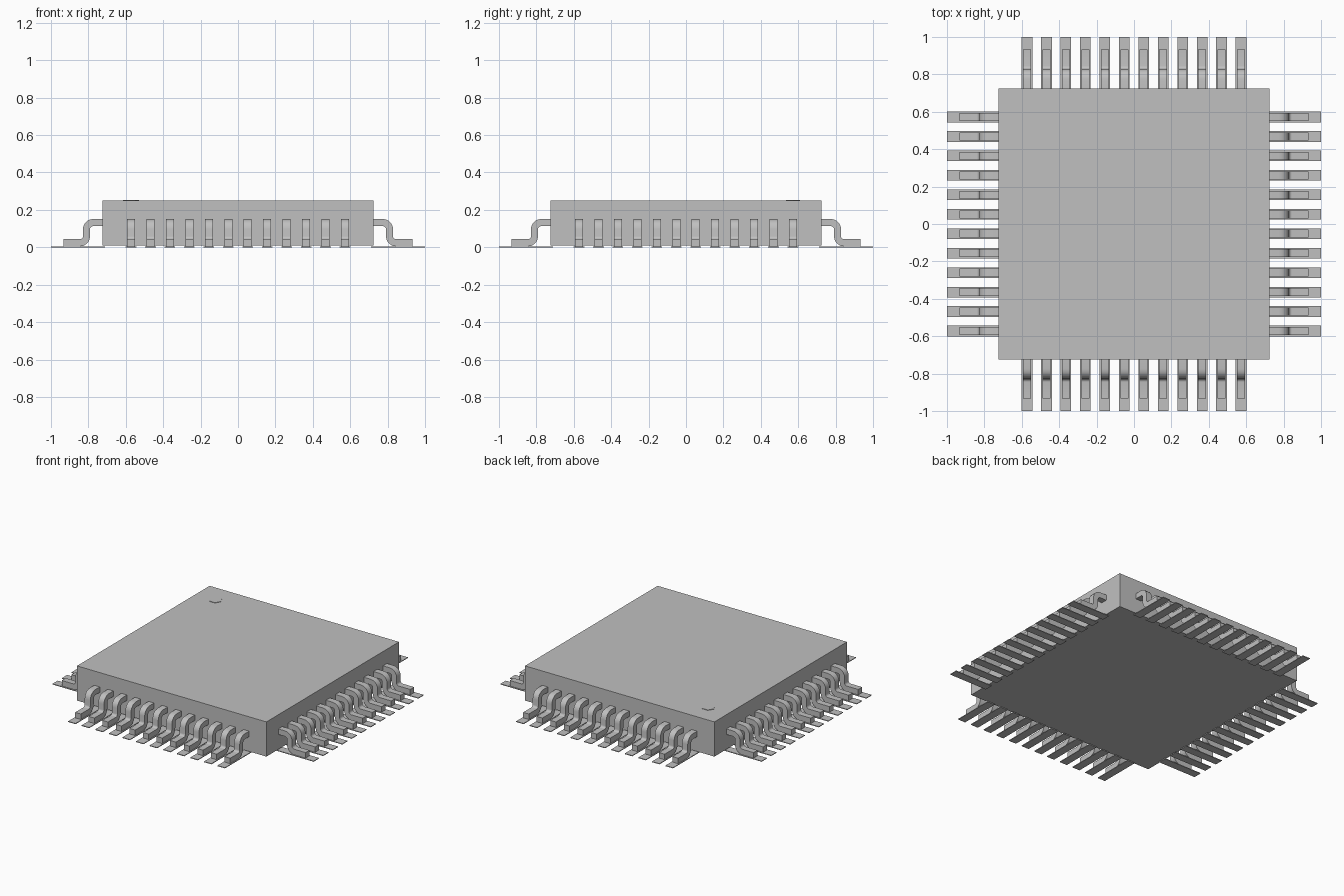
import bpy, bmesh, math
from mathutils import Matrix, Vector

cube = bpy.data.objects.get("Cube")
if cube:
    bpy.data.objects.remove(cube, do_unlink=True)

# One grey for every part
GREY = (0.53, 0.53, 0.53, 1)
mat = bpy.data.materials.new("light grey")
mat.use_nodes = True
mat.diffuse_color = GREY
mat.node_tree.nodes["Principled BSDF"].inputs["Base Color"].default_value = GREY

COUNT, PITCH = 12, 0.104
LEAD_W, LEAD_T, BEND = 0.043, 0.038, 0.035
PAD_W, PAD_H = 0.057, 0.005


def make_object(name, bm, smooth=False):
    bmesh.ops.recalc_face_normals(bm, faces=bm.faces)
    mesh = bpy.data.meshes.new(name)
    bm.to_mesh(mesh)
    bm.free()
    mesh.materials.append(mat)
    obj = bpy.data.objects.new(name, mesh)
    bpy.context.collection.objects.link(obj)
    if smooth:
        bpy.ops.object.select_all(action='DESELECT')
        obj.select_set(True)
        bpy.context.view_layer.objects.active = obj
        bpy.ops.object.shade_smooth_by_angle(angle=math.radians(35))
    return obj


def add_box(bm, lo, hi):
    lo, hi = Vector(lo), Vector(hi)
    size = Matrix.Diagonal((*(hi - lo), 1))
    bmesh.ops.create_cube(bm, size=1, matrix=Matrix.Translation((lo + hi) / 2) @ size)


def lead_profile(steps=5):
    """Closed S-shaped outline in (y, z): two quarter bends of a flat strip."""
    h = LEAD_T / 2
    upper, lower = [(0.70, 0.132 + h)], [(0.70, 0.132 - h)]
    for i in range(steps + 1):
        a = math.pi / 2 * (1 - i / steps)
        c, s = math.cos(a), math.sin(a)
        upper.append((0.775 + (BEND + h) * c, 0.097 + (BEND + h) * s))
        lower.append((0.775 + (BEND - h) * c, 0.097 + (BEND - h) * s))
    for i in range(steps + 1):
        a = math.pi + math.pi / 2 * i / steps
        c, s = math.cos(a), math.sin(a)
        upper.append((0.845 + (BEND - h) * c, 0.059 + (BEND - h) * s))
        lower.append((0.845 + (BEND + h) * c, 0.059 + (BEND + h) * s))
    upper.append((0.933, 0.024 + h))
    lower.append((0.933, 0.024 - h))
    return upper, lower


def add_lead(bm, x):
    upper, lower = lead_profile()
    rings = []
    for (uy, uz), (ly, lz) in zip(upper, lower):
        left, right = x - LEAD_W / 2, x + LEAD_W / 2
        rings.append([bm.verts.new(p) for p in
                      ((left, uy, uz), (right, uy, uz), (right, ly, lz), (left, ly, lz))])
    for a, b in zip(rings, rings[1:]):
        for i in range(4):
            j = (i + 1) % 4
            bm.faces.new((a[i], a[j], b[j], b[i]))
    bm.faces.new(rings[0])
    bm.faces.new(rings[-1])


# Square package body
bm = bmesh.new()
add_box(bm, (-0.725, -0.725, 0.01), (0.725, 0.725, 0.25))
make_object("package_body", bm)

# Small six-sided corner marker on the lid
bm = bmesh.new()
bmesh.ops.create_cone(bm, cap_ends=True, segments=6, radius1=0.043, radius2=0.043, depth=0.006,
                      matrix=Matrix.Translation((-0.572, 0.572, 0.25)) @ Matrix.Rotation(math.pi / 2, 4, 'Z'))
make_object("corner_marker", bm)

# A row of bent leads and flat pads on each side
for index, side in enumerate(("back", "right", "front", "left")):
    turn = Matrix.Rotation(index * math.pi / 2, 4, 'Z')
    leads, pads = bmesh.new(), bmesh.new()
    for n in range(COUNT):
        x = (n - (COUNT - 1) / 2) * PITCH
        add_lead(leads, x)
        add_box(pads, (x - PAD_W / 2, 0.71, 0), (x + PAD_W / 2, 1.0, PAD_H))
    for bm in (leads, pads):
        bmesh.ops.transform(bm, matrix=turn, verts=bm.verts)
    make_object(side + "_leads", leads, smooth=True)
    make_object(side + "_pads", pads)
